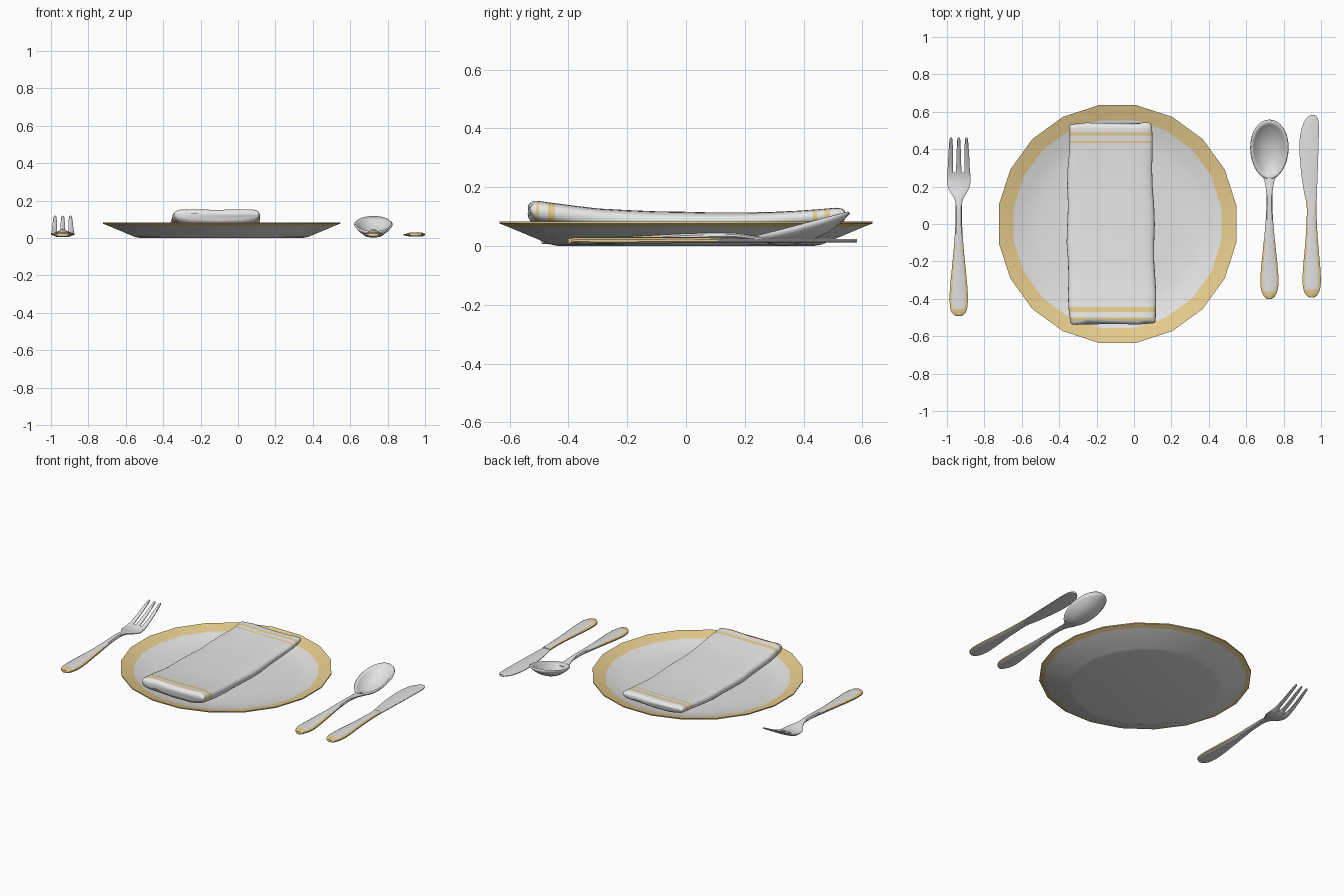
import bpy, bmesh, math

if "Cube" in bpy.data.objects:
    bpy.data.objects.remove(bpy.data.objects["Cube"])


def material(name, rgb):
    m = bpy.data.materials.new(name)
    m.diffuse_color = (*rgb, 1)
    m.use_nodes = True
    m.node_tree.nodes["Principled BSDF"].inputs["Base Color"].default_value = m.diffuse_color
    return m


WHITE = material("porcelain white", (0.78, 0.775, 0.765))
GOLD = material("gold trim", (0.80, 0.61, 0.27))
SILVER = material("silver", (0.76, 0.76, 0.76))
LINEN = material("napkin white", (0.82, 0.82, 0.815))


def finish(bm, name, mats, angle=40):
    bmesh.ops.recalc_face_normals(bm, faces=bm.faces)
    me = bpy.data.meshes.new(name)
    bm.to_mesh(me)
    bm.free()
    for m in mats:
        me.materials.append(m)
    ob = bpy.data.objects.new(name, me)
    bpy.context.collection.objects.link(ob)
    bpy.ops.object.select_all(action='DESELECT')
    ob.select_set(True)
    bpy.context.view_layer.objects.active = ob
    bpy.ops.object.shade_smooth_by_angle(angle=math.radians(angle))
    return ob


def skin(rings, rule=lambda i, k: 0):
    """Bridge rings of points; rule(ring, side) gives the material."""
    bm = bmesh.new()
    vs = [[bm.verts.new(p) for p in r] for r in rings]
    n = len(vs[0])
    for i in range(len(vs) - 1):
        for k in range(n):
            f = bm.faces.new((vs[i][k], vs[i][(k + 1) % n],
                              vs[i + 1][(k + 1) % n], vs[i + 1][k]))
            f.material_index = rule(i, k)
    for i, ring in ((0, vs[0]), (len(vs) - 2, vs[-1])):
        bm.faces.new(ring).material_index = rule(i, n // 2)
    return bm


def smooth_path(pts, sub=4):
    """Catmull-Rom interpolation of tuples."""
    out = []
    for i in range(len(pts) - 1):
        a, b, c, d = pts[max(i - 1, 0)], pts[i], pts[i + 1], pts[min(i + 2, len(pts) - 1)]
        for s in range(sub):
            t = s / sub
            out.append(tuple(0.5 * (2 * q + (r - p) * t + (2 * p - 5 * q + 4 * r - w) * t * t
                                    + (3 * q - p - 3 * r + w) * t ** 3)
                             for p, q, r, w in zip(a, b, c, d)))
    return out + [pts[-1]]


# cross-section of cutlery: fraction of half width, fraction of thickness
SECTION = [(-.7, 0), (.7, 0), (1, .3), (1, .7), (.72, 1), (0, 1.08), (-.72, 1), (-1, .7), (-1, .3)]
EDGE_SIDES = (2, 3, 6, 7)


def bar(name, stations, gold_to=-9, tip=0.04):
    """Stations: y, centre x, half width, bottom z, thickness."""
    st = smooth_path(stations)
    y0 = st[0][0]

    def rule(i, k):
        y = (st[i][0] + st[i + 1][0]) / 2
        rim = k in EDGE_SIDES or (y < y0 + tip and k not in (0, 1, 8))
        return 1 if y < gold_to and rim else 0
    rings = [[(x + u * w, y, z + v * t) for u, v in SECTION] for y, x, w, z, t in st]
    return finish(skin(rings, rule), name, [SILVER, GOLD])


# plate: lathed 20-sided profile
profile = [(.44, 0), (.47, .006), (.612, .065), (.643, .077), (.643, .084),
           (.563, .062), (.50, .042), (.43, .030), (.30, .027)]
N = 20
rings = [[(-.088 + r * math.cos((k + .5) * math.tau / N), r * math.sin((k + .5) * math.tau / N), z)
          for k in range(N)] for r, z in profile]
finish(skin(rings, lambda i, k: 1 if i in (2, 3, 4) else 0), "plate", [WHITE, GOLD])

# napkin: soft folded slab, with stripes near both ends
ys = [-.533, -.531, -.525, -.513, -.50, -.47, -.445, -.38, -.3, -.2, -.1, 0, .1, .2, .3, .38,
      .433, .445, .472, .49, .51, .525, .534, .537]
STRIPES = (3, 5, 16, 18)
rings = []
for y in ys:
    d = min(y + .535, .539 - y)
    h = min(1, math.sqrt(max(0.02, 1 - (1 - min(d / .03, 1)) ** 2)))
    top = .115 + .13 * (y - .15) ** 2 * (.55 if y < 0 else 1) + (.012 if y < -.3 else 0) * (-y - .3) / .23
    bot = .045 + .11 * y * y
    mid, half = (top + bot) / 2, (top - bot) / 2 * h
    xl = -.357 + .05 * y * y + .004 * math.sin(19 * y)
    xr = .108 - .018 * y - .01 * max(0, y) + .004 * math.sin(15 * y + 1)
    cx, w = (xl + xr) / 2, (xr - xl) / 2 - .008 * (1 - h)
    ring = []
    for k in range(28):
        a = k * math.tau / 28
        c, s = math.cos(a), math.sin(a)
        u = math.copysign(abs(c) ** .35, c)
        v = math.copysign(abs(s) ** .7, s)
        ring.append((cx + w * u, y + .006 * math.sin(9 * u) * (1 if abs(y) > .51 else 0),
                     mid + half * v + .014 * (u * u - .5) * (.3 + 2 * y * y)))
    rings.append(ring)
finish(skin(rings, lambda i, k: 1 if i in STRIPES else 0), "napkin", [LINEN, GOLD], 60)

# fork: handle with head, then three tines
FX = -.937
bar("fork_handle", [
    (-.492, FX, .012, .008, .016), (-.482, FX, .03, .007, .02), (-.455, FX, .044, .006, .022),
    (-.40, FX, .049, .006, .022), (-.32, FX, .045, .008, .022), (-.2, FX, .033, .013, .022),
    (-.1, FX, .024, .019, .021), (0, FX, .018, .027, .02), (.08, FX, .017, .030, .018),
    (.13, FX, .022, .026, .016), (.17, FX, .045, .019, .014), (.20, FX, .059, .014, .013),
    (.24, FX, .063, .013, .013), (.275, FX, .061, .020, .013)], gold_to=-.1)
for name, s in (("left", -1), ("middle", 0), ("right", 1)):
    bar("fork_tine_" + name, [
        (.255, FX + s * .046, .0165, .014, .013), (.30, FX + s * .045, .014, .028, .013),
        (.36, FX + s * .044, .012, .056, .012), (.42, FX + s * .042, .010, .088, .011),
        (.452, FX + s * .041, .008, .106, .010), (.462, FX + s * .041, .004, .113, .006)])

# spoon: handle and dished bowl
SX = .724
bar("spoon_handle", [
    (-.402, SX, .008, .008, .016), (-.39, SX, .026, .007, .02), (-.36, SX, .042, .006, .022),
    (-.31, SX, .049, .006, .022), (-.24, SX, .045, .008, .022), (-.12, SX, .033, .014, .022),
    (0, SX, .021, .022, .02), (.1, SX, .016, .027, .018), (.17, SX, .017, .027, .016),
    (.22, SX, .024, .022, .014), (.26, SX, .036, .018, .012), (.275, SX, .034, .016, .01)],
    gold_to=-.1)
bowl = []
for i in range(1, 9):
    r = i / 8
    ring = []
    for k in range(32):
        a = k * math.tau / 32
        y = .398 + .157 * r * math.cos(a)
        x = SX + .099 * r * math.sin(a) * (1 + .07 * math.cos(a))
        ring.append((x, y, .032 + (y - .241) * .262 - .056 * (1 - r ** 2.4)))
    bowl.append(ring)
bm = skin(bowl)
big = [f for f in bm.faces if len(f.verts) > 4]
bm.faces.remove(max(big, key=lambda f: f.calc_area()))  # open the rim
ob = finish(bm, "spoon_bowl", [SILVER])
mod = ob.modifiers.new("thickness", 'SOLIDIFY')
mod.thickness = .01
mod.offset = 0

# knife: trimmed handle and flat blade
bar("knife_handle", [
    (-.392, .95, .012, .012, .014), (-.38, .95, .03, .010, .018), (-.35, .95, .044, .009, .02),
    (-.30, .95, .049, .008, .021), (-.22, .95, .045, .008, .021), (-.1, .95, .034, .009, .02),
    (0, .95, .028, .010, .019), (.07, .95, .026, .010, .018), (.12, .949, .027, .011, .016)],
    gold_to=.12)
blade = [(.11, .923, .976), (.16, .911, .978), (.22, .901, .980), (.3, .891, .983), (.4, .884, .986),
         (.47, .888, .988), (.53, .902, .988), (.56, .918, .984), (.577, .935, .975), (.582, .948, .966)]
bar("knife_blade", [(y, (a + b) / 2, (b - a) / 2, .012, .011) for y, a, b in blade])
